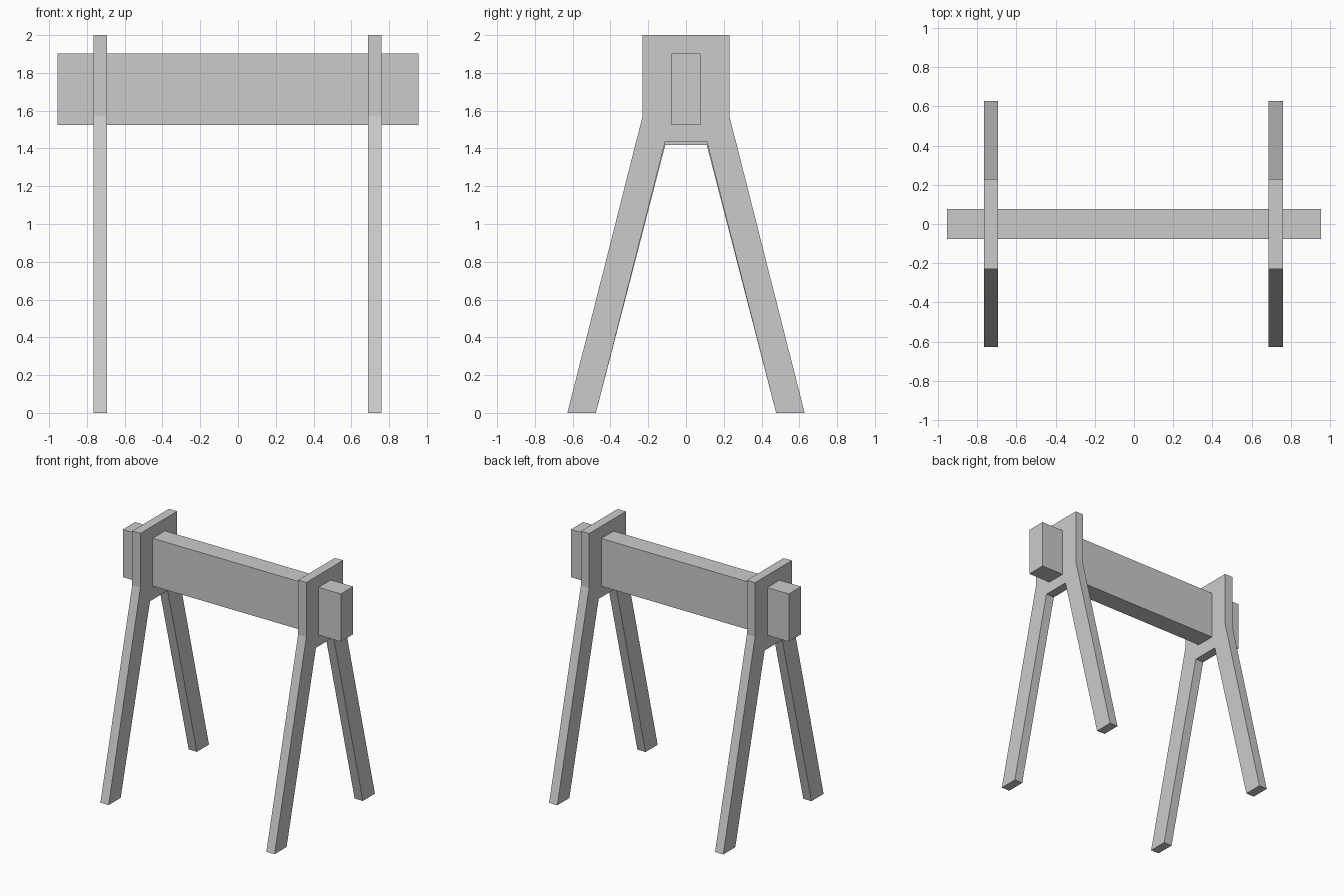
import bpy
import bmesh

cube = bpy.data.objects.get("Cube")
if cube:
    bpy.data.objects.remove(cube, do_unlink=True)

# One plain grey for the whole stand
grey = bpy.data.materials.new("plain_grey")
grey.use_nodes = True
colour = (0.6, 0.6, 0.6, 1)
grey.diffuse_color = colour
grey.node_tree.nodes["Principled BSDF"].inputs["Base Color"].default_value = colour


def extrude_profile(name, profile, x_min, x_max):
    """Extrude a (y, z) outline along x into a closed solid."""
    bm = bmesh.new()
    face = bm.faces.new([bm.verts.new((x_min, y, z)) for y, z in profile])
    result = bmesh.ops.extrude_face_region(bm, geom=[face])
    moved = [v for v in result["geom"] if isinstance(v, bmesh.types.BMVert)]
    bmesh.ops.translate(bm, verts=moved, vec=(x_max - x_min, 0, 0))
    bmesh.ops.recalc_face_normals(bm, faces=bm.faces)
    mesh = bpy.data.meshes.new(name)
    bm.to_mesh(mesh)
    bm.free()
    mesh.materials.append(grey)
    obj = bpy.data.objects.new(name, mesh)
    bpy.context.collection.objects.link(obj)
    return obj


def trestle_outline(crotch_z):
    """Half outline from crotch to top, mirrored across y = 0."""
    half = [(0.11, crotch_z), (0.477, 0), (0.628, 0), (0.23, 1.57), (0.23, 2)]
    return half + [(-y, z) for y, z in reversed(half)]


# A-shaped end trestles, the right one with a slightly deeper crosspiece
extrude_profile("left_trestle", trestle_outline(1.437), 0.688, 0.76)
extrude_profile("right_trestle", trestle_outline(1.417), -0.766, -0.694)

# Beam passing through both trestles
beam = [(-0.077, 1.525), (0.077, 1.525), (0.077, 1.903), (-0.077, 1.903)]
extrude_profile("cross_beam", beam, -0.955, 0.955)
